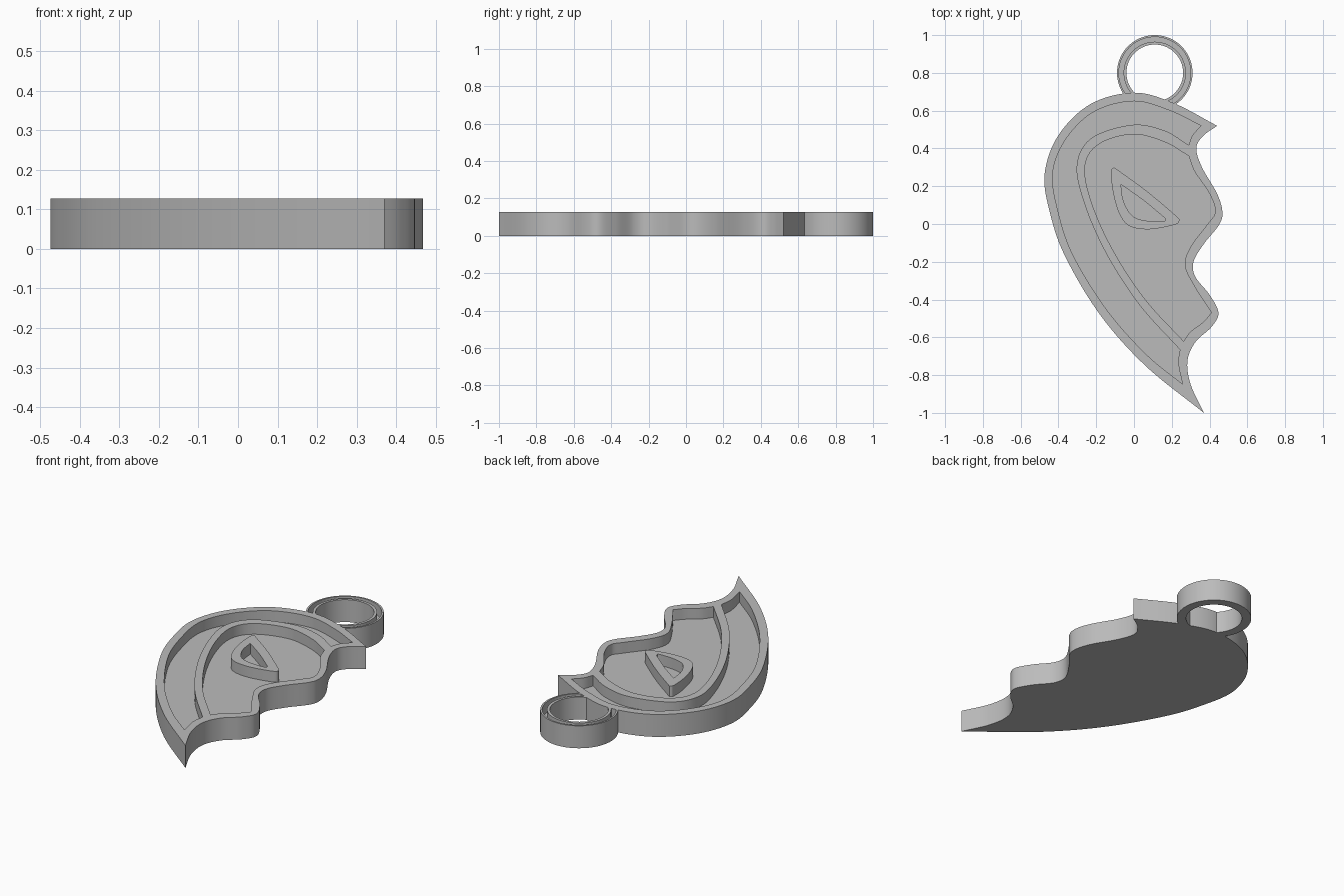
import bpy, bmesh, math
from mathutils import Vector

cube = bpy.data.objects.get("Cube")
if cube:
    bpy.data.objects.remove(cube, do_unlink=True)

TOP, FLOOR = 0.127, 0.066

grey = bpy.data.materials.new("plain grey")
grey.use_nodes = True
colour = (0.5, 0.5, 0.5, 1)
grey.diffuse_color = colour
grey.node_tree.nodes["Principled BSDF"].inputs["Base Color"].default_value = colour


def stroke(points, steps=10):
    """Smooth curve through the points, leaving out the last one."""
    pts = [Vector(p) for p in points]
    pts = [2 * pts[0] - pts[1]] + pts + [2 * pts[-1] - pts[-2]]
    result = []
    for a, b, c, d in zip(pts, pts[1:], pts[2:], pts[3:]):
        for i in range(steps):
            t = i / steps
            result.append(0.5 * (2 * b + (c - a) * t + (2 * a - 5 * b + 4 * c - d) * t ** 2
                                 + (3 * b - a - 3 * c + d) * t ** 3))
    return result


def outline(*strokes):
    """Closed loop of strokes that meet at sharp corners."""
    return [p for s in strokes for p in stroke(s)]


def circle(radius, centre=(0.11, 0.8), sides=80):
    turn = math.tau / sides
    return [Vector((centre[0] + radius * math.cos(i * turn),
                    centre[1] + radius * math.sin(i * turn))) for i in range(sides)]


def solid(name, loops, low, high):
    """Upright slab bounded by the first loop, with the other loops as holes."""
    bm = bmesh.new()
    for loop in loops:
        verts = [bm.verts.new((p.x, p.y, low)) for p in loop]
        for a, b in zip(verts, verts[1:] + verts[:1]):
            bm.edges.new((a, b))
    bmesh.ops.triangle_fill(bm, edges=bm.edges[:], use_beauty=True)
    raised = bmesh.ops.extrude_face_region(bm, geom=bm.faces[:])["geom"]
    bmesh.ops.translate(bm, vec=(0, 0, high - low),
                        verts=[g for g in raised if isinstance(g, bmesh.types.BMVert)])
    bmesh.ops.recalc_face_normals(bm, faces=bm.faces[:])
    mesh = bpy.data.meshes.new(name)
    bm.to_mesh(mesh)
    bm.free()
    mesh.materials.append(grey)
    obj = bpy.data.objects.new(name, mesh)
    bpy.context.collection.objects.link(obj)
    return obj


def shade(obj):
    bpy.ops.object.select_all(action="DESELECT")
    obj.select_set(True)
    bpy.context.view_layer.objects.active = obj
    bpy.ops.object.shade_smooth_by_angle(angle=math.radians(30))


# Outer edge of the half heart: round side, then wavy broken side
body = outline(
    [(0.44, 0.52), (0.21, 0.64), (0, 0.695), (-0.23, 0.635), (-0.4, 0.47), (-0.473, 0.265),
     (-0.445, 0.06), (-0.365, -0.17), (-0.18, -0.48), (0.06, -0.75), (0.37, -1)],
    [(0.37, -1), (0.3, -0.85), (0.283, -0.725), (0.325, -0.625), (0.41, -0.545), (0.447, -0.47),
     (0.4, -0.375), (0.325, -0.28), (0.315, -0.2), (0.37, -0.105), (0.45, -0.005), (0.468, 0.063),
     (0.44, 0.16), (0.36, 0.3), (0.33, 0.4), (0.365, 0.465), (0.44, 0.52)])

# Recessed channel between rim and rib
channel = outline(
    [(0.355, 0.52), (0.19, 0.6), (0, 0.65), (-0.21, 0.595), (-0.36, 0.45), (-0.43, 0.27),
     (-0.4, 0.06), (-0.32, -0.17), (-0.14, -0.46), (0.07, -0.695), (0.257, -0.847)],
    [(0.257, -0.847), (0.235, -0.74), (0.243, -0.665)],
    [(0.243, -0.665), (0.03, -0.43), (-0.145, -0.16), (-0.26, 0.1), (-0.303, 0.31),
     (-0.225, 0.455), (-0.01, 0.525), (0.16, 0.495), (0.29, 0.418)],
    [(0.29, 0.418), (0.31, 0.47), (0.355, 0.52)])

# Recessed middle, inside the rib
middle = outline(
    [(0.29, 0.36), (0.16, 0.435), (-0.01, 0.475), (-0.19, 0.42), (-0.26, 0.3),
     (-0.22, 0.1), (-0.105, -0.15), (0.06, -0.4), (0.262, -0.62)],
    [(0.262, -0.62), (0.3, -0.57), (0.365, -0.52), (0.41, -0.47)],
    [(0.41, -0.47), (0.32, -0.33), (0.27, -0.22), (0.3, -0.12), (0.39, 0),
     (0.43, 0.065), (0.4, 0.16), (0.32, 0.28), (0.29, 0.36)])

# Small raised eye-shaped frame
eye_outer = outline(
    [(-0.105, 0.3), (0.06, 0.18), (0.215, 0.05), (0.24, 0.018), (0.21, -0.005), (0.08, -0.028),
     (-0.025, -0.01), (-0.08, 0.06), (-0.113, 0.18), (-0.12, 0.28), (-0.105, 0.3)])
eye_inner = outline(
    [(-0.07, 0.21), (0.05, 0.125), (0.165, 0.03)],
    [(0.165, 0.03), (0.155, 0.015), (0.06, 0.018), (-0.01, 0.045), (-0.055, 0.12), (-0.07, 0.21)])

parts = [
    solid("rim_and_rib", [body, channel, middle], 0, TOP),
    solid("channel_floor", [channel], 0, FLOOR),
    solid("middle_floor", [middle], 0, FLOOR),
    solid("eye_frame", [eye_outer, eye_inner], FLOOR - 0.005, TOP),
]

# Hanging ring: two thin walls with a groove between, trimmed at the body
cutter = solid("body_cutter", [body], -0.1, TOP + 0.1)
cutter.hide_render = True
for name, outer, inner, high in [("ring_outer_wall", 0.2, 0.19, TOP),
                                 ("ring_groove_floor", 0.19, 0.165, FLOOR),
                                 ("ring_inner_wall", 0.165, 0.15, TOP)]:
    ring = solid(name, [circle(outer), circle(inner)], 0, high)
    trim = ring.modifiers.new("trim", "BOOLEAN")
    trim.operation, trim.solver, trim.object = "DIFFERENCE", "EXACT", cutter
    bpy.context.view_layer.objects.active = ring
    bpy.ops.object.modifier_apply(modifier=trim.name)
    parts.append(ring)
bpy.data.objects.remove(cutter, do_unlink=True)

for part in parts:
    shade(part)
